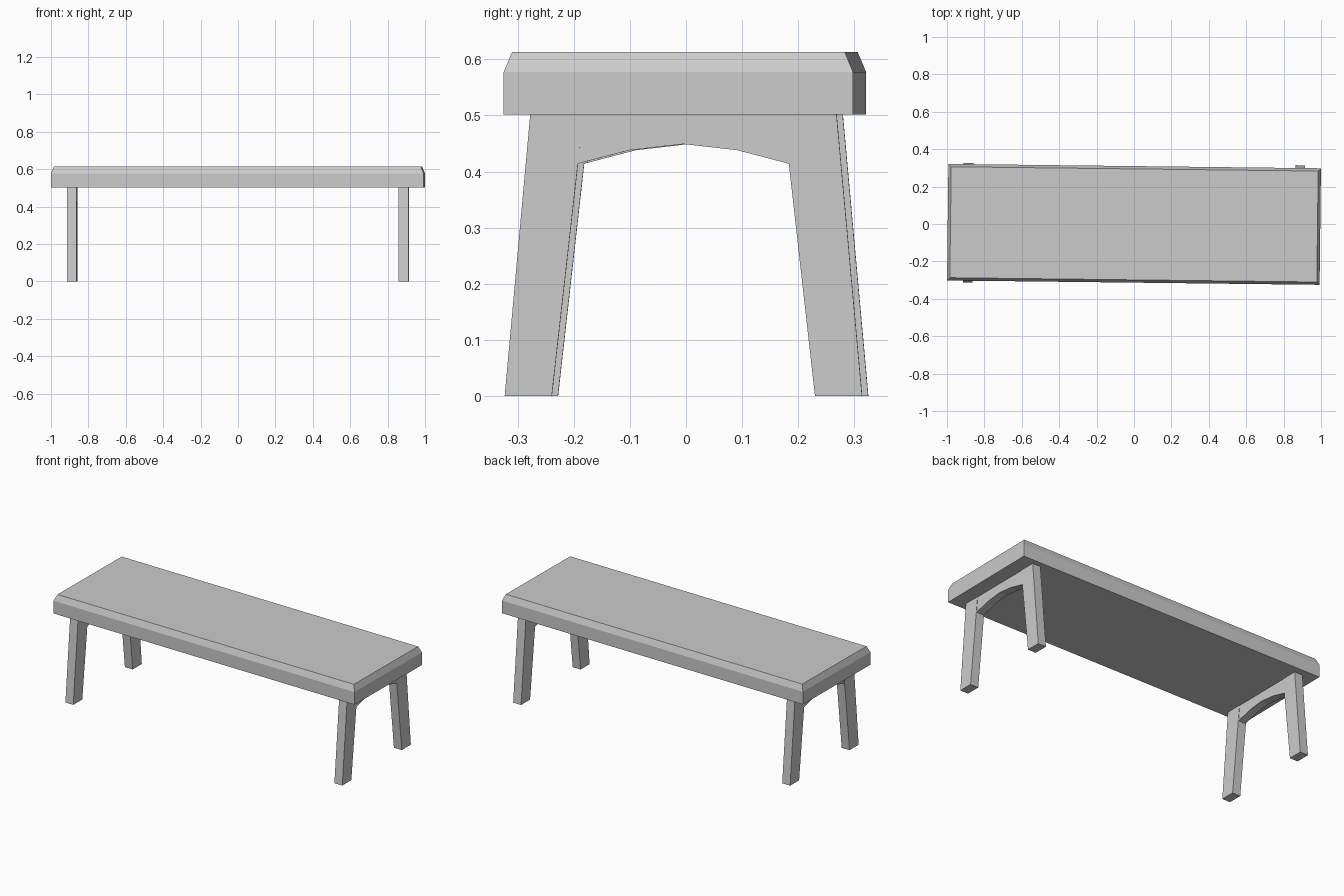
import bpy, bmesh
from mathutils import Matrix

if "Cube" in bpy.data.objects:
    bpy.data.objects.remove(bpy.data.objects["Cube"])


def finish(name, bm, matrix):
    bmesh.ops.transform(bm, matrix=matrix, verts=bm.verts)
    bmesh.ops.recalc_face_normals(bm, faces=bm.faces)
    mesh = bpy.data.meshes.new(name)
    bm.to_mesh(mesh)
    bm.free()
    bpy.context.collection.objects.link(bpy.data.objects.new(name, mesh))


def extrude_profile(name, points, x, thickness, matrix):
    """Extrude a (y, z) outline along x, centred on x."""
    bm = bmesh.new()
    face = bm.faces.new([bm.verts.new((x - thickness / 2, y, z)) for y, z in points])
    out = bmesh.ops.extrude_face_region(bm, geom=[face])
    verts = [g for g in out["geom"] if isinstance(g, bmesh.types.BMVert)]
    bmesh.ops.translate(bm, verts=verts, vec=(thickness, 0, 0))
    finish(name, bm, matrix)


# Seat and leg frames sit very slightly askew
seat_turn = Matrix.Translation((0, -0.002, 0)) @ Matrix.Rotation(-0.0117, 4, 'Z')
frame_turn = Matrix.Translation((0, 0.001, 0)) @ Matrix.Rotation(-0.0062, 4, 'Z')

# Seat: stacked rectangles forming a slab with a chamfered top edge
half_x, half_y = 0.996, 0.3115
bm = bmesh.new()
rings = []
for z, inset in ((0.502, 0), (0.577, 0), (0.613, 0.015)):
    rings.append([bm.verts.new((sx * (half_x - inset), sy * (half_y - inset), z))
                  for sx, sy in ((-1, -1), (1, -1), (1, 1), (-1, 1))])
for low, high in zip(rings, rings[1:]):
    for i in range(4):
        j = (i + 1) % 4
        bm.faces.new((low[i], low[j], high[j], high[i]))
bm.faces.new(rings[0])
bm.faces.new(rings[-1])
finish("seat", bm, seat_turn)

# Splayed legs and arched aprons, one frame per end
leg = [(0.3185, 0), (0.2345, 0), (0.178, 0.502), (0.273, 0.502)]
apron = [(-0.178, 0.502), (-0.188, 0.414), (-0.096, 0.438), (0, 0.449),
         (0.096, 0.438), (0.188, 0.414), (0.178, 0.502)]
for end, sx in (("left", -1), ("right", 1)):
    for side, sy in (("front", -1), ("back", 1)):
        extrude_profile(f"{side}_{end}_leg", [(sy * y, z) for y, z in leg],
                        sx * 0.887, 0.052, frame_turn)
    extrude_profile(f"{end}_arched_apron", apron, sx * 0.887, 0.048, frame_turn)
